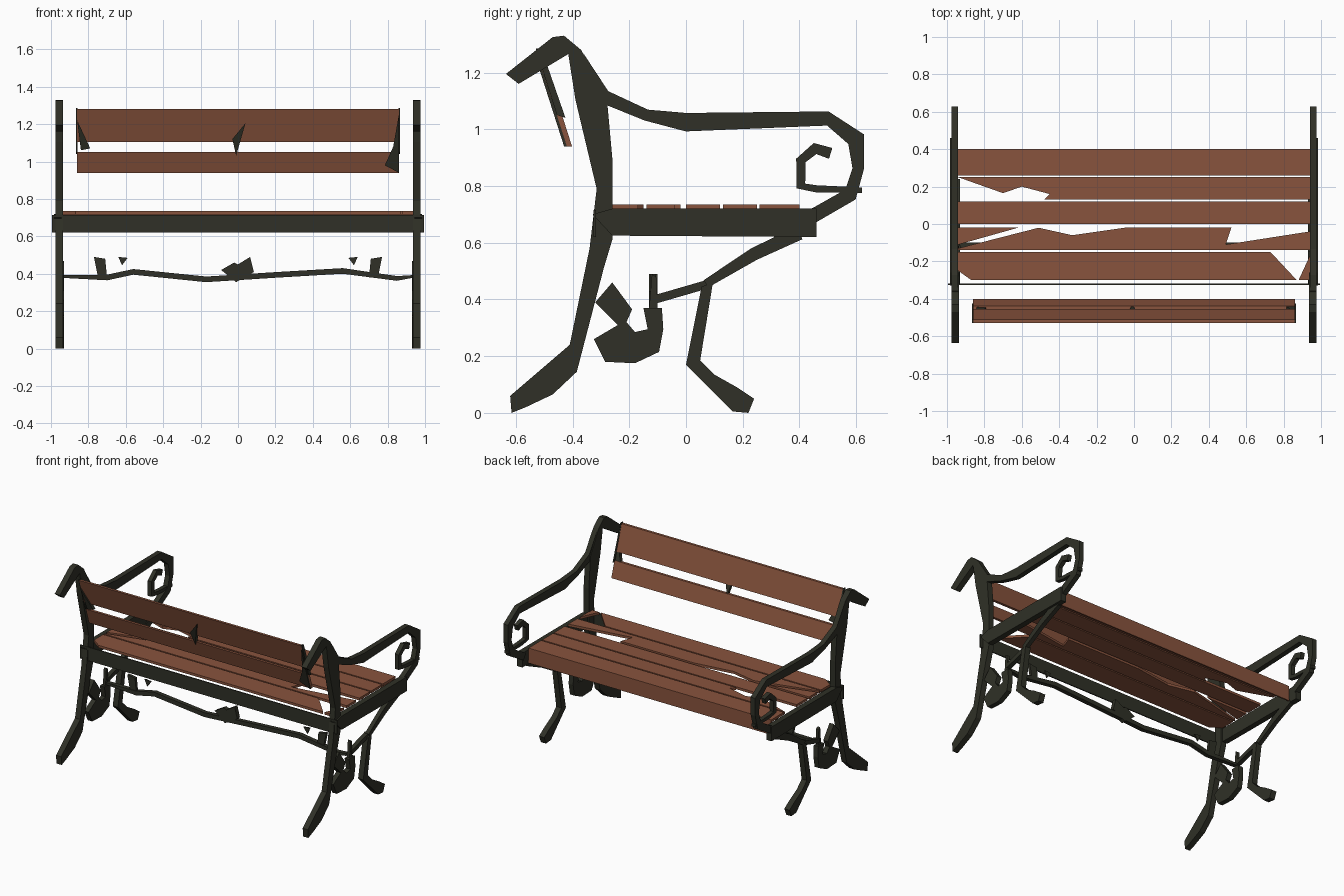
import bpy, bmesh
from mathutils import Vector

if "Cube" in bpy.data.objects:
    bpy.data.objects.remove(bpy.data.objects["Cube"])


def material(name, rgb):
    m = bpy.data.materials.new(name)
    m.diffuse_color = (*rgb, 1)
    m.use_nodes = True
    m.node_tree.nodes["Principled BSDF"].inputs["Base Color"].default_value = m.diffuse_color
    return m


WOOD = material("reddish brown wood", (0.25, 0.088, 0.047))
IRON = material("dark iron", (0.029, 0.030, 0.020))

# How a profile point (a, b) at depth d becomes x, y, z
PLANES = {
    "x": lambda a, b, d: (d, a, b),          # side profile pushed along x
    "y": lambda a, b, d: (a, d, b),          # front profile pushed along y
    "z": lambda a, b, d: (a, b, d),          # top profile pushed along z
    "back": lambda a, b, d: (a, d - 0.41 - (b - 0.94) * 0.32, b),  # leaning backrest plane
}


def prism(name, pts, plane, lo, hi, mat):
    bm = bmesh.new()
    f = PLANES[plane]
    low = [bm.verts.new(f(a, b, lo)) for a, b in pts]
    top = [bm.verts.new(f(a, b, hi)) for a, b in pts]
    n = len(pts)
    caps = [bm.faces.new(low), bm.faces.new(top[::-1])]
    for i in range(n):
        bm.faces.new((low[i], top[i], top[(i + 1) % n], low[(i + 1) % n]))
    bmesh.ops.recalc_face_normals(bm, faces=bm.faces[:])
    bmesh.ops.triangulate(bm, faces=caps)
    me = bpy.data.meshes.new(name)
    bm.to_mesh(me)
    bm.free()
    me.materials.append(mat)
    ob = bpy.data.objects.new(name, me)
    bpy.context.collection.objects.link(ob)
    return ob


def ribbon(path):
    """Outline of a bent bar from (a, b, width) points."""
    left, right = [], []
    for i, (a, b, w) in enumerate(path):
        p = Vector((a, b))
        q0 = Vector(path[max(i - 1, 0)][:2])
        q1 = Vector(path[min(i + 1, len(path) - 1)][:2])
        t = (q1 - q0).normalized()
        side = Vector((-t.y, t.x)) * w / 2
        left.append(tuple(p + side))
        right.append(tuple(p - side))
    return left + right[::-1]


def rect(a0, a1, b0, b1):
    return [(a0, b0), (a1, b0), (a1, b1), (a0, b1)]


# Iron side frame profiles (y, z)
back_post = [(-.43, 1.33), (-.37, 1.28), (-.28, 1.12), (-.26, .90), (-.26, .61),
             (-.29, .51), (-.385, .145), (-.47, .065), (-.565, .02), (-.615, 0),
             (-.62, .06), (-.41, .24), (-.34, .58), (-.315, .79), (-.39, 1.105),
             (-.415, 1.265), (-.59, 1.16), (-.635, 1.195), (-.47, 1.325)]
armrest = ribbon([(-.38, 1.25, .05), (-.29, 1.115, .05), (-.14, 1.05, .04), (0, 1.025, .065),
                  (.5, 1.038, .05), (.60, .965, .065), (.607, .86, .04),
                  (.58, .77, .05), (.44, .69, .05)])
arm_curl = ribbon([(.62, .785, .02), (.46, .79, .025), (.405, .80, .035),
                   (.405, .89, .035), (.455, .932, .04), (.51, .915, .04)])
seat_rail = [(-.33, .70), (-.26, .625), (.46, .62), (.46, .72), (-.26, .72)]
leg_brace = ribbon([(.40, .635, .05), (.24, .56, .045), (.07, .455, .03)])
front_leg = [(.055, .445), (.095, .46), (.05, .185), (.10, .135), (.18, .09),
             (.24, .05), (.22, 0), (.165, .005), (0, .17)]
stretcher_arm = ribbon([(-.11, .40, .03), (.08, .455, .03)])
stretcher_tip = [(-.13, .37), (-.10, .37), (-.105, .48), (-.12, .49)]
leaf_scroll = [(-.32, .39), (-.26, .46), (-.19, .365), (-.21, .32), (-.18, .285),
               (-.135, .295), (-.15, .37), (-.085, .37), (-.08, .295), (-.095, .215),
               (-.18, .175), (-.285, .18), (-.325, .26), (-.24, .31)]

for s, side in ((-1, "left"), (1, "right")):
    for name, profile, x0, x1 in (
            ("back_post", back_post, .935, .975), ("armrest", armrest, .94, .975),
            ("arm_curl", arm_curl, .943, .972), ("seat_rail", seat_rail, .945, .985),
            ("leg_brace", leg_brace, .94, .97), ("front_leg", front_leg, .93, .97),
            ("stretcher_arm", stretcher_arm, .93, .96),
            ("stretcher_tip", stretcher_tip, .935, .955),
            ("leaf_scroll", leaf_scroll, .93, .965)):
        prism(f"{side}_{name}", profile, "x", s * x0, s * x1, IRON)
    # Iron strap closing the backrest end
    prism(f"{side}_back_strap", [(-.53, 1.285), (-.51, 1.285), (-.425, 1.04), (-.455, 1.05)],
          "x", s * .857, s * .866, IRON)
    # Small leaves on the stretcher
    prism(f"{side}_stretcher_leaf", [(s * .77, .49), (s * .71, .48), (s * .70, .38), (s * .75, .39)],
          "y", -.125, -.105, IRON)
    prism(f"{side}_stretcher_bud", [(s * .64, .49), (s * .59, .485), (s * .62, .445)],
          "y", -.12, -.11, IRON)

# Rails along the seat
prism("rear_seat_rail", rect(-.995, .995, .62, .715), "y", -.326, -.318, IRON)
prism("front_apron", rect(-.94, .94, .63, .725), "y", .39, .40, WOOD)

# Wavy stretcher with centre ornament
prism("stretcher", ribbon([(-.93, .385, .015), (-.70, .38, .03), (-.56, .41, .03), (-.17, .37, .03),
                           (.22, .395, .03), (.56, .415, .03), (.85, .375, .025),
                           (.93, .385, .015)]), "y", -.13, -.10, IRON)
prism("stretcher_ornament", [(-.09, .42), (-.02, .46), (.0, .45), (.065, .49), (.085, .41), (-.01, .355)],
      "y", -.13, -.10, IRON)

# Seat slats, some with broken edges (x, y)
slats = [
    rect(-.94, .94, .26, .40),
    [(-.94, .25), (.94, .25), (.94, .13), (-.48, .13), (-.45, .16), (-.60, .20), (-.70, .165)],
    rect(-.94, .94, 0, .12),
    [(-.94, -.13), (-.51, -.02), (-.33, -.06), (-.05, -.02), (.52, -.02), (.49, -.11),
     (.94, -.04), (.94, -.14), (-.94, -.14)],
    [(-.94, -.15), (.73, -.15), (.87, -.30), (-.87, -.30), (-.94, -.25)],
    [(.88, -.30), (.94, -.17), (.94, -.30)],
    [(-.94, -.02), (-.62, -.02), (-.94, -.11)],
]
for i, pts in enumerate(slats):
    prism(f"seat_slat_{i + 1}", pts, "z", .718, .735, WOOD)

# Leaning backrest slats and iron clips
for name, z0, z1 in (("upper_back_slat", 1.105, 1.28), ("lower_back_slat", .94, 1.05)):
    prism(name, rect(-.86, .86, z0, z1), "back", -.01, .008, WOOD)
prism("centre_back_clip", [(.04, 1.205), (-.01, 1.03), (-.03, 1.12)], "back", -.02, .004, IRON)
prism("left_back_clip", [(-.86, 1.22), (-.79, 1.07), (-.84, 1.06)], "back", -.02, .004, IRON)
prism("right_back_clip", [(.86, 1.25), (.86, .94), (.785, .98), (.83, 1.08)], "back", -.02, .004, IRON)
